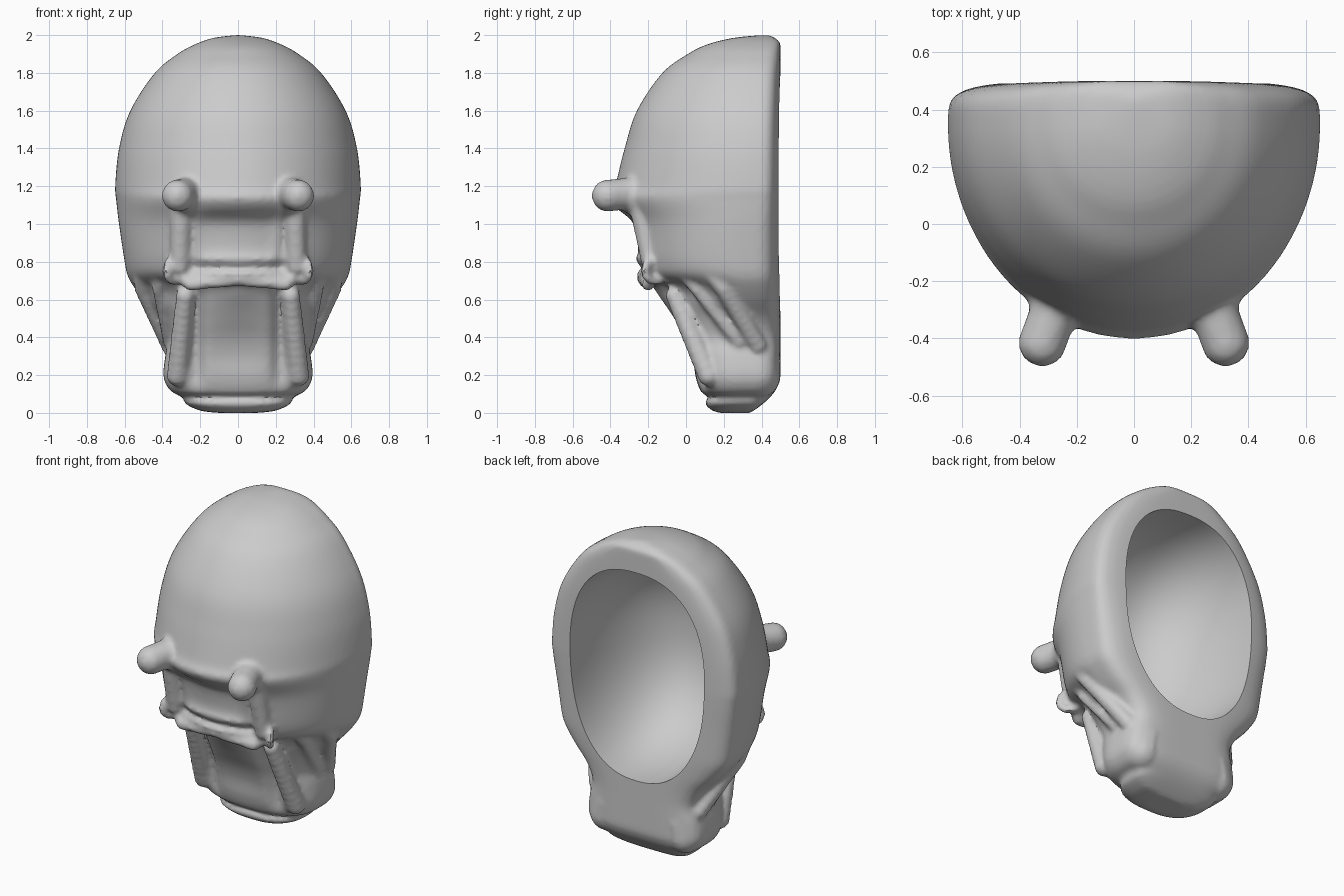
import bpy, bmesh, math
from mathutils import Vector

if "Cube" in bpy.data.objects:
    bpy.data.objects.remove(bpy.data.objects["Cube"])

# Head profile from chin to crown: height, half width, front y
PROFILE = [
    (0, .10, .18), (.012, .20, .14), (.05, .28, .10), (.085, .29, .12),
    (.105, .34, .085), (.14, .375, .065), (.2, .395, .045), (.3, .385, .02),
    (.4, .365, -.02), (.5, .41, -.08), (.6, .50, -.14), (.68, .56, -.19),
    (.73, .585, -.265), (.8, .60, -.285), (1, .63, -.32), (1.13, .645, -.40),
    (1.2, .65, -.375), (1.4, .63, -.325), (1.6, .57, -.26), (1.8, .44, -.125),
    (1.9, .32, .01), (1.95, .23, .11), (1.985, .13, .25), (2, .01, .40)]


def profile_at(u):
    """Smooth interpolation along the profile."""
    last = len(PROFILE) - 1
    i = min(int(u), last - 1)
    t = u - i
    a, b, c, d = [PROFILE[min(max(i + k, 0), last)] for k in (-1, 0, 1, 2)]
    return [q + .5 * t * (r - p + t * (2*p - 5*q + 4*r - s + t * (3*(q - r) + s - p)))
            for p, q, r, s in zip(a, b, c, d)]


def gate(v, lo, hi, soft):
    """1 between lo and hi, fading to 0 outside."""
    f = lambda e: 1 / (1 + math.exp(max(-50, min(50, e / soft))))
    return f(lo - v) * f(v - hi)


def front_relief(x, z):
    x = abs(x)
    strip = .21 + .12 * (z - .8)
    return (.045 * gate(x, -1, .21, .015) * gate(z, .82, 1.05, .015)        # face panel
            + .035 * gate(x, strip, strip + .04, .006) * gate(z, .78, 1.06, .012)
            + .05 * gate(x, -1, .27, .012) * gate(z, .75, .79, .007)        # crossing gap
            + .045 * gate(x, .19, .245, .012) * gate(z, .16, .66, .025)     # snout grooves
            + .02 * gate(x, -1, .14, .03) * gate(z, .25, .6, .04))


def new_object(name, verts, faces):
    me = bpy.data.meshes.new(name)
    me.from_pydata(verts, [], faces)
    ob = bpy.data.objects.new(name, me)
    bpy.context.collection.objects.link(ob)
    return ob


def spow(v, e):
    return math.copysign(abs(v) ** e, v)


# Head: lofted skull, face and snout with a flat back
N, M = 140, 130
verts = []
for j in range(M + 1):
    z, w, front = profile_at(j / M * (len(PROFILE) - 1))
    back = .5 - .16 * max(0, 1 - z / .2) ** 2 - .06 * max(0, (z - 1.95) / .05) ** 2
    mid = max(.3 + .05 * gate(z, 1.05, 3, .06), (front + back) / 2)
    roundness = 2 + .7 * gate(z, -1, .46, .03) - .4 * math.exp(-((z - .64) / .09) ** 2)
    for k in range(N):
        t = 2 * math.pi * k / N
        c, s = math.cos(t), math.sin(t)
        n = roundness if s < 0 else 4.5
        x = w * spow(c, 2 / n)
        y = mid + (back - mid if s > 0 else mid - front) * spow(s, 2 / n)
        if s < 0 and z < 1.3:
            y += front_relief(x, z) * min(1, -s * 2)
        verts.append((x, y, z))
faces = [(j * N + k, j * N + (k + 1) % N, (j + 1) * N + (k + 1) % N, (j + 1) * N + k)
         for j in range(M) for k in range(N)]
faces += [tuple(range(N))[::-1], tuple(range(M * N, M * N + N))]
head = new_object("head_mask", verts, faces)


def ball_template(u, v):
    bm = bmesh.new()
    bmesh.ops.create_uvsphere(bm, u_segments=u, v_segments=v, radius=1)
    bm.verts.index_update()
    data = [p.co.copy() for p in bm.verts], [[p.index for p in f.verts] for f in bm.faces]
    bm.free()
    return data


BALL_V, BALL_F = ball_template(14, 9)


def mirrored_tube(name, pts, steps=7):
    """Chain of balls along (x, y, z, radius) points, on both sides."""
    verts, faces = [], []
    for side in (-1, 1):
        for a, b in zip(pts, pts[1:]):
            for i in range(steps + 1):
                x, y, z, r = [p + (q - p) * i / steps for p, q in zip(a, b)]
                n = len(verts)
                verts += [v * r + Vector((side * x, y, z)) for v in BALL_V]
                faces += [[n + k for k in f] for f in BALL_F]
    return new_object(name, verts, faces)


curl = []
for i in range(11):
    a = i * math.pi / 6
    curl.append((.34 - .04 * math.cos(a), -.165 + .055 * math.cos(a),
                 .755 + .06 * math.sin(a), .023))

parts = [
    mirrored_tube("eye_stalks", [(.25, -.22, 1.14, .12), (.285, -.32, 1.16, .085),
                                 (.32, -.415, 1.15, .085)], 4),
    # Ridges running from the eyes to the nostrils
    mirrored_tube("face_ridges", [(.30, -.24, 1.08, .06), (.31, -.18, .78, .055)], 9),
    mirrored_tube("nostril_curls", curl, 2),
    mirrored_tube("lower_face_lip", [(0, -.225, .705, .035), (.25, -.20, .68, .035),
                                     (.30, -.17, .72, .035)]),
    # Cheek folds down to the corner of the mouth
    mirrored_tube("cheek_folds", [(.40, -.04, .77, .03), (.42, .06, .65, .035),
                                  (.36, .28, .38, .04)], 9),
    mirrored_tube("outer_cheek_folds", [(.51, .08, .80, .04), (.50, .20, .66, .05),
                                        (.36, .38, .36, .05)], 9),
    mirrored_tube("snout_ridges", [(.28, -.06, .62, .05), (.32, .12, .20, .06)], 10),
    # Back lobes of the muzzle
    mirrored_tube("muzzle_lobes", [(.25, .40, .28, .10), (.27, .39, .19, .11)], 3),
]

bpy.ops.object.select_all(action='DESELECT')
for ob in parts + [head]:
    ob.select_set(True)
bpy.context.view_layer.objects.active = head
bpy.ops.object.join()

# Blend all parts into one skin
rm = head.modifiers.new("skin", 'REMESH')
rm.mode = 'VOXEL'
rm.voxel_size = .016
sm = head.modifiers.new("relax", 'SMOOTH')
sm.factor, sm.iterations = .5, 3
for m in list(head.modifiers):
    bpy.ops.object.modifier_apply(modifier=m.name)

# Hollow bowl opening at the back
bowl, bowl_faces = [], []
unit, bowl_faces = ball_template(64, 40)
for v in unit:
    p = v / sum(abs(c) ** 2.35 for c in v) ** (1 / 2.35)
    bowl.append((.47 * p.x * (1 + .06 * p.z), .5 + .73 * p.y, 1.16 + .66 * p.z))
cavity = new_object("cavity_cutter", bowl, bowl_faces)
cavity.hide_render = True
before = len(head.data.vertices)
for solver in ('MANIFOLD', 'FLOAT'):
    if len(head.data.vertices) == before:
        bo = head.modifiers.new("hollow", 'BOOLEAN')
        bo.operation, bo.solver, bo.object = 'DIFFERENCE', solver, cavity
        bpy.ops.object.modifier_apply(modifier=bo.name)
bpy.data.objects.remove(cavity, do_unlink=True)
bpy.ops.object.shade_smooth_by_angle(angle=math.radians(40))
